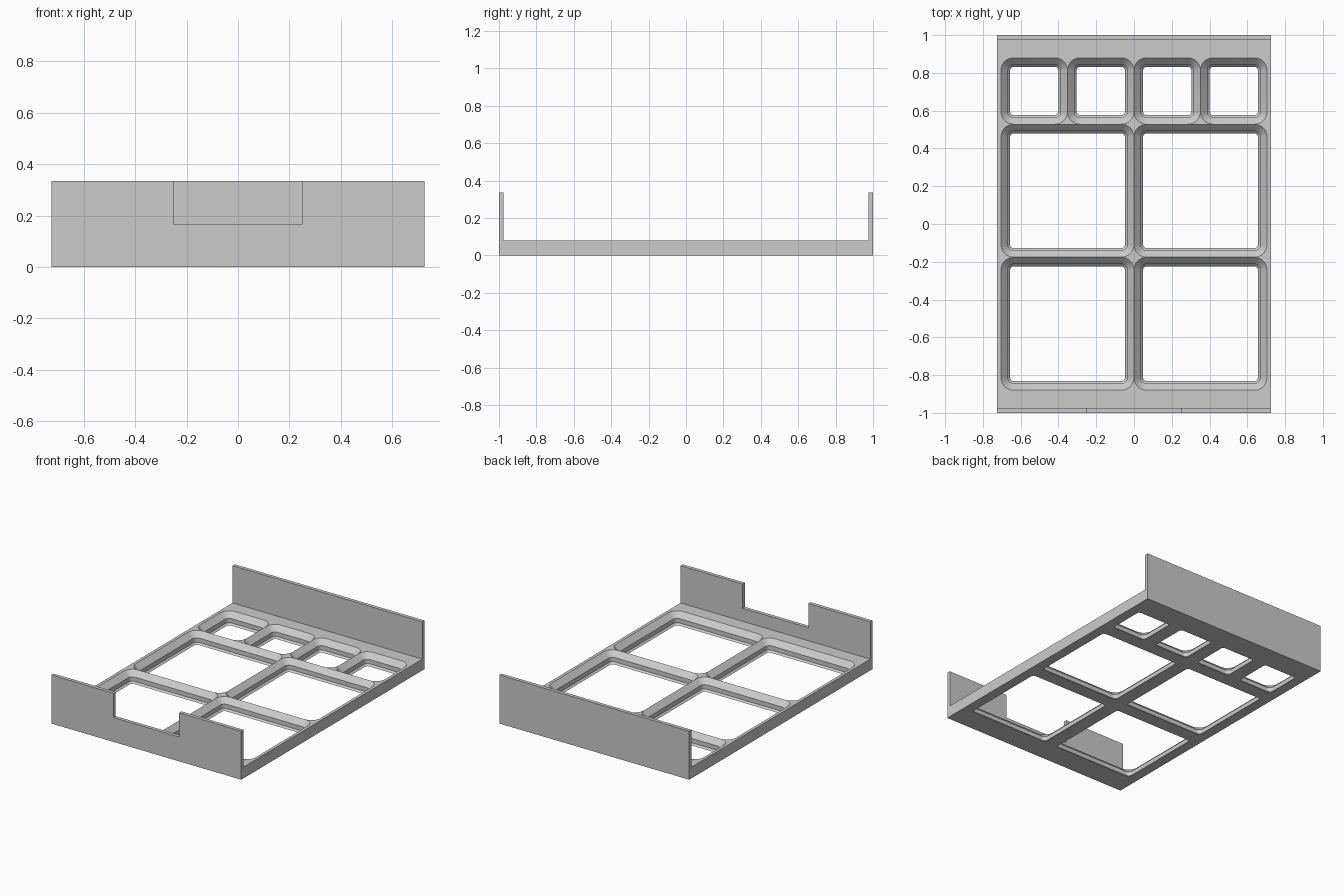
import bpy
import bmesh
import math

HALF_W, HALF_L = 0.725, 1.0
WALL, WALL_TOP = 0.025, 0.335
PLATE_TOP = 0.078
CELL = 0.704
RADIUS = 0.067
ARC_STEPS = 8
# Pocket section from top to bottom: (inset from cell edge, height)
SECTION = [(0.0, PLATE_TOP), (0.036, 0.042), (0.036, 0.012), (0.048, 0.0)]
CORNERS = [(1, 1), (-1, 1), (-1, -1), (1, -1)]

old = bpy.data.objects.get("Cube")
if old:
    bpy.data.objects.remove(old, do_unlink=True)

grey = bpy.data.materials.new("light grey")
grey.use_nodes = True
colour = (0.6, 0.6, 0.6, 1)
grey.diffuse_color = colour
grey.node_tree.nodes["Principled BSDF"].inputs["Base Color"].default_value = colour


def finish(bm, name):
    bmesh.ops.remove_doubles(bm, verts=bm.verts, dist=1e-5)
    bmesh.ops.recalc_face_normals(bm, faces=bm.faces)
    mesh = bpy.data.meshes.new(name)
    bm.to_mesh(mesh)
    bm.free()
    mesh.materials.append(grey)
    obj = bpy.data.objects.new(name, mesh)
    bpy.context.collection.objects.link(obj)
    bpy.ops.object.select_all(action='DESELECT')
    obj.select_set(True)
    bpy.context.view_layer.objects.active = obj
    bpy.ops.object.shade_smooth_by_angle(angle=math.radians(30))
    return obj


def rounded_ring(bm, cx, cy, size, inset, z):
    """Rounded square loop, one arc per corner, counter-clockwise."""
    r = RADIUS - inset
    c = size / 2 - RADIUS
    ring = []
    for i, (sx, sy) in enumerate(CORNERS):
        for k in range(ARC_STEPS + 1):
            a = math.pi / 2 * (i + k / ARC_STEPS)
            ring.append(bm.verts.new((cx + sx * c + r * math.cos(a),
                                      cy + sy * c + r * math.sin(a), z)))
    return ring


def cap(bm, ring, cx, cy, size, z, with_sides):
    """Flat surface between a square cell and its rounded loop."""
    h = size / 2
    square = [bm.verts.new((cx + sx * h, cy + sy * h, z)) for sx, sy in CORNERS]
    n = ARC_STEPS + 1
    for i, corner in enumerate(square):
        arc = ring[i * n:(i + 1) * n]
        for a, b in zip(arc, arc[1:]):
            bm.faces.new((corner, b, a))
        if with_sides:
            bm.faces.new((corner, square[(i + 1) % 4], ring[(i + 1) * n % len(ring)], arc[-1]))


def add_cell(bm, cx, cy, size):
    rings = [rounded_ring(bm, cx, cy, size, inset, z) for inset, z in SECTION]
    for upper, lower in zip(rings, rings[1:]):
        for i in range(len(upper)):
            j = (i + 1) % len(upper)
            bm.faces.new((upper[i], upper[j], lower[j], lower[i]))
    cap(bm, rings[0], cx, cy, size, PLATE_TOP, False)
    cap(bm, rings[-1], cx, cy, size, 0, True)


# Grid plate: two rows of large cells and one row of small cells
bm = bmesh.new()
grid_y = CELL * 1.25
for row in range(2):
    for sx in (-1, 1):
        add_cell(bm, sx * CELL / 2, -grid_y + CELL * (row + 0.5), CELL)
for col in range(4):
    add_cell(bm, CELL / 2 * (col - 1.5), grid_y - CELL / 4, CELL / 2)

# Flat border around the cells, with outer long sides
edge_y = HALF_L - WALL
rims = []
for z in (0, PLATE_TOP):
    outer = [bm.verts.new((sx * HALF_W, sy * edge_y, z)) for sx, sy in CORNERS]
    inner = [bm.verts.new((sx * CELL, sy * grid_y, z)) for sx, sy in CORNERS]
    for i in range(4):
        j = (i + 1) % 4
        bm.faces.new((outer[i], outer[j], inner[j], inner[i]))
    rims.append(outer)
low, high = rims
for i, j in ((1, 2), (3, 0)):
    bm.faces.new((low[i], low[j], high[j], high[i]))
finish(bm, "grid_plate")


def end_wall(name, outline, y):
    """Upright panel extruded inward along y from an x-z outline."""
    bm = bmesh.new()
    face = bm.faces.new([bm.verts.new((x, y, z)) for x, z in outline])
    out = bmesh.ops.extrude_face_region(bm, geom=[face])
    moved = [v for v in out["geom"] if isinstance(v, bmesh.types.BMVert)]
    bmesh.ops.translate(bm, verts=moved, vec=(0, WALL, 0))
    return finish(bm, name)


# End walls, the front one with a central notch
NOTCH_W, NOTCH_Z = 0.251, 0.168
base = [(-HALF_W, 0), (HALF_W, 0), (HALF_W, WALL_TOP)]
notch = [(NOTCH_W, WALL_TOP), (NOTCH_W, NOTCH_Z), (-NOTCH_W, NOTCH_Z), (-NOTCH_W, WALL_TOP)]
end_wall("back_wall", base + [(-HALF_W, WALL_TOP)], HALF_L - WALL)
end_wall("front_wall", base + notch + [(-HALF_W, WALL_TOP)], -HALF_L)
